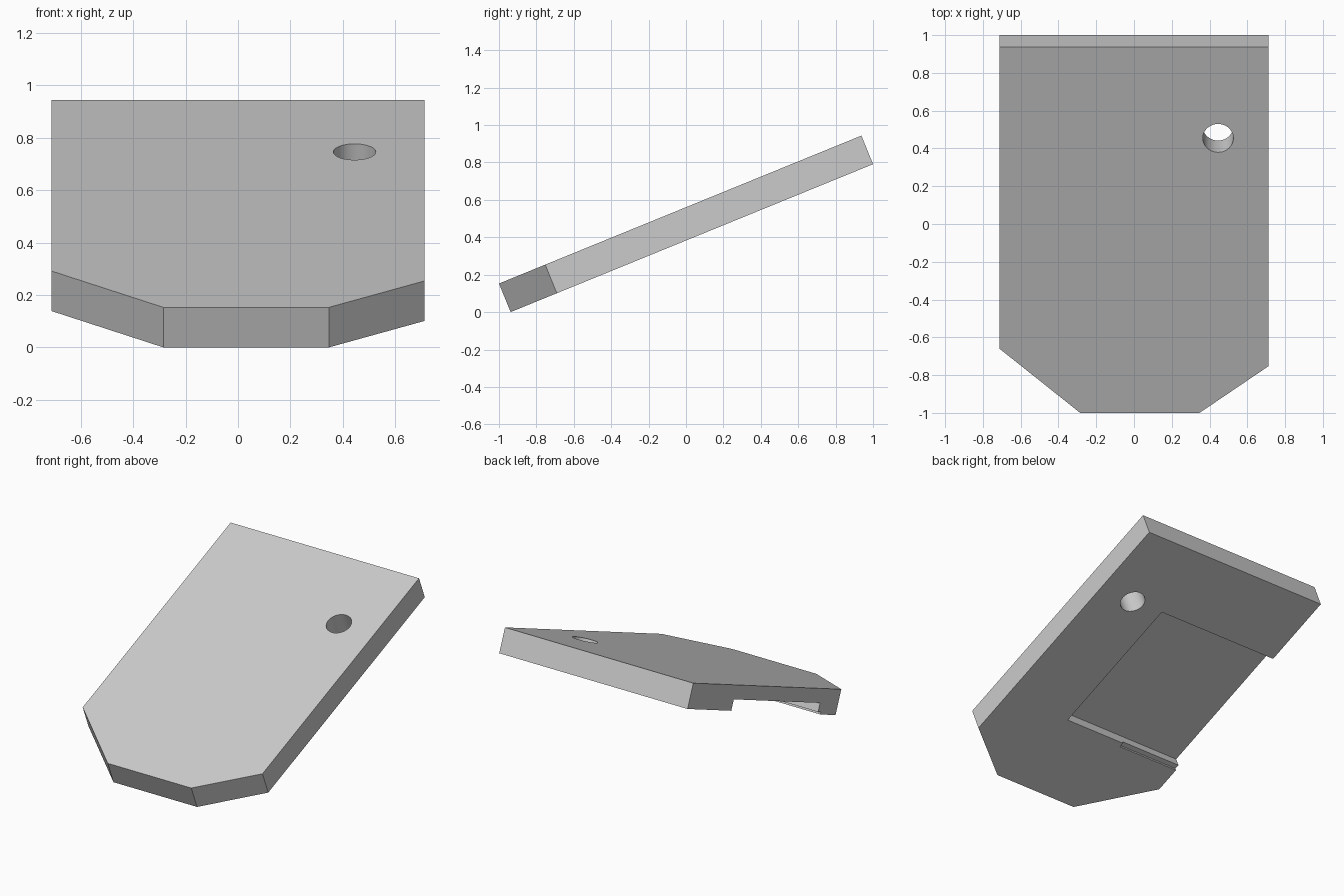
import bpy, bmesh, math
from mathutils import Matrix

cube = bpy.data.objects.get("Cube")
if cube:
    bpy.data.objects.remove(cube, do_unlink=True)

TILT = math.radians(22.2)
THICK = 0.165
LENGTH = 2.093
HALF_WIDTH = 0.712

grey = bpy.data.materials.new("plain_grey")
grey.use_nodes = True
colour = (0.6, 0.6, 0.6, 1)
grey.diffuse_color = colour
grey.node_tree.nodes["Principled BSDF"].inputs["Base Color"].default_value = colour


def prism(name, outline, low, high):
    """Extrude a flat outline between two heights."""
    bm = bmesh.new()
    face = bm.faces.new([bm.verts.new((x, y, low)) for x, y in outline])
    top = bmesh.ops.extrude_face_region(bm, geom=[face])["geom"]
    bmesh.ops.translate(bm, vec=(0, 0, high - low),
                        verts=[v for v in top if isinstance(v, bmesh.types.BMVert)])
    bmesh.ops.recalc_face_normals(bm, faces=bm.faces)
    mesh = bpy.data.meshes.new(name)
    bm.to_mesh(mesh)
    bm.free()
    mesh.materials.append(grey)
    obj = bpy.data.objects.new(name, mesh)
    bpy.context.collection.objects.link(obj)
    return obj


def box(x0, x1, y0, y1):
    return [(x0, y0), (x1, y0), (x1, y1), (x0, y1)]


def cut(target, cutter):
    """Subtract the cutter, then remove it."""
    cutter.hide_render = True
    mod = target.modifiers.new("cut", "BOOLEAN")
    mod.operation = "DIFFERENCE"
    mod.solver = "EXACT"
    mod.object = cutter
    bpy.context.view_layer.objects.active = target
    bpy.ops.object.modifier_apply(modifier=mod.name)
    bpy.data.objects.remove(cutter, do_unlink=True)


# Plate with two unequal clipped front corners
plate = prism("tilted_plate", [
    (-0.285, 0), (0.347, 0), (HALF_WIDTH, 0.267),
    (HALF_WIDTH, LENGTH), (-HALF_WIDTH, LENGTH), (-HALF_WIDTH, 0.367)], 0, THICK)

# Underside pocket, open at one side, with a shallow lip at its front
cut(plate, prism("pocket_cutter", box(-1, 0.212, 0.577, 1.583), -0.1, 0.073))
cut(plate, prism("lip_cutter", box(-1, -0.248, 0.545, 0.7), -0.1, 0.015))

# Round through hole
SIDES = 48
ring = [(0.445 + 0.081 * math.cos(a), 1.571 + 0.081 * math.sin(a))
        for a in (math.tau * i / SIDES for i in range(SIDES))]
cut(plate, prism("hole_cutter", ring, -0.1, THICK + 0.1))

# Lean the plate back, resting on its front lower edge
plate.data.transform(Matrix.Translation((0, THICK * math.sin(TILT) - 1, 0))
                     @ Matrix.Rotation(TILT, 4, "X"))
plate.select_set(True)
bpy.context.view_layer.objects.active = plate
bpy.ops.object.shade_smooth_by_angle(angle=math.radians(20))
